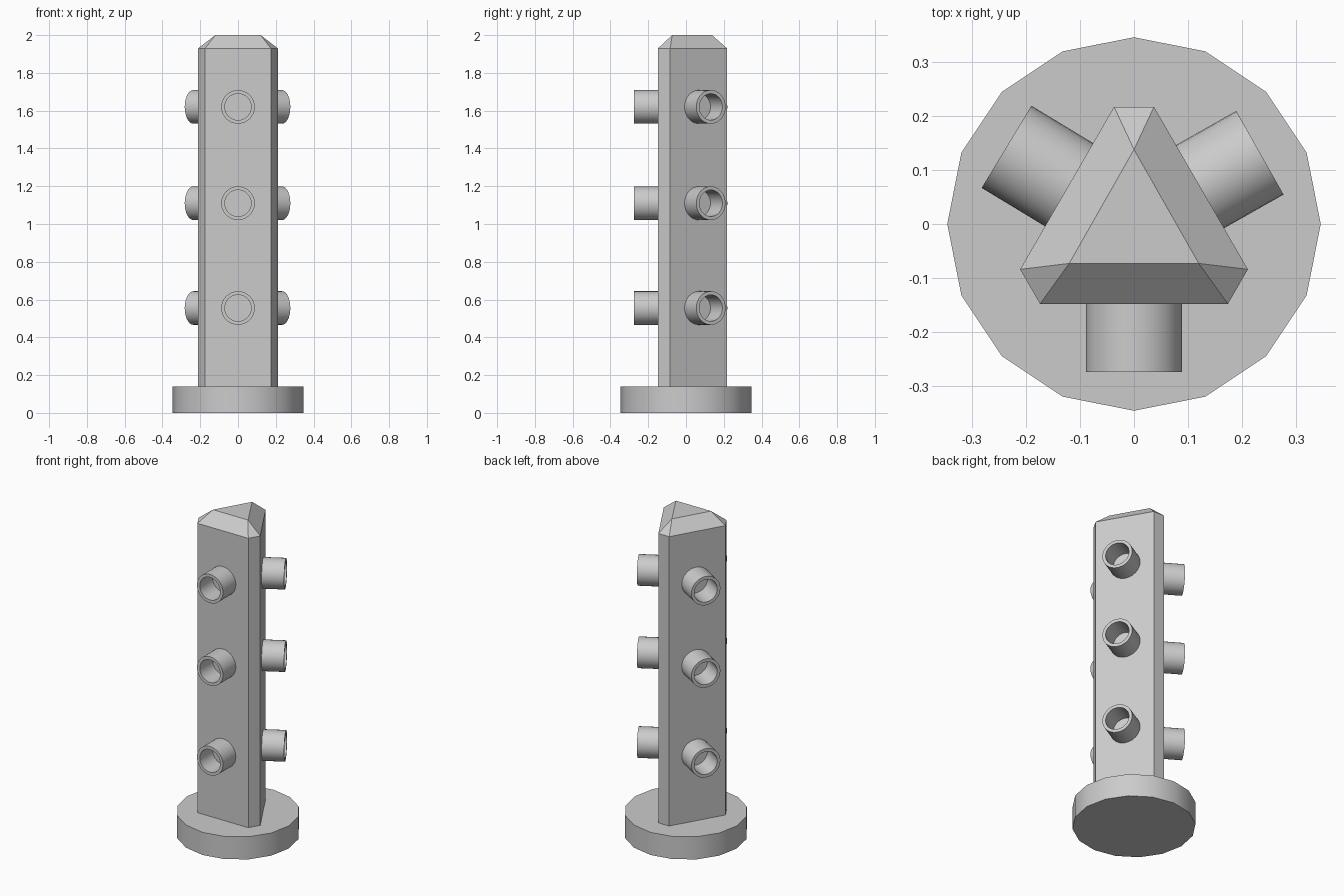
import bpy, bmesh, math
from mathutils import Matrix

if "Cube" in bpy.data.objects:
    bpy.data.objects.remove(bpy.data.objects["Cube"])


def add_object(name, bm, smooth=False):
    bmesh.ops.recalc_face_normals(bm, faces=bm.faces)
    mesh = bpy.data.meshes.new(name)
    bm.to_mesh(mesh)
    bm.free()
    obj = bpy.data.objects.new(name, mesh)
    bpy.context.collection.objects.link(obj)
    if smooth:
        bpy.ops.object.select_all(action='DESELECT')
        obj.select_set(True)
        bpy.context.view_layer.objects.active = obj
        bpy.ops.object.shade_smooth_by_angle(angle=math.radians(30))
    return obj


def ring(bm, radius, z, sides):
    return [bm.verts.new((radius * math.cos(2 * math.pi * i / sides),
                          radius * math.sin(2 * math.pi * i / sides), z))
            for i in range(sides)]


def bridge(bm, a, b):
    for i in range(len(a)):
        j = (i + 1) % len(a)
        bm.faces.new((a[i], a[j], b[j], b[i]))


# Sixteen-sided base disc
bm = bmesh.new()
low, high = ring(bm, 0.346, 0, 16), ring(bm, 0.346, 0.14, 16)
bridge(bm, low, high)
bm.faces.new(low)
bm.faces.new(high)
add_object("base", bm, smooth=True)

# Triangular post with cut corners and a sloped cap
outline = [(-0.174, -0.148), (0.174, -0.148), (0.211, -0.084),
           (0.037, 0.217), (-0.037, 0.217), (-0.211, -0.084)]
bm = bmesh.new()
foot = [bm.verts.new((x, y, 0.14)) for x, y in outline]
rim = [bm.verts.new((x, y, 1.93)) for x, y in outline]
tip = [bm.verts.new((x, y, 2.0)) for x, y in
       [(-0.12, -0.073), (0.12, -0.073), (0, 0.138)]]
bridge(bm, foot, rim)
bm.faces.new(foot)
bm.faces.new(tip)
for k in range(3):
    n = (k + 1) % 3
    bm.faces.new((rim[2 * k], rim[2 * k + 1], tip[n], tip[k]))
    bm.faces.new((rim[2 * k + 1], rim[(2 * k + 2) % 6], tip[n]))
add_object("post", bm)


# Hollow sockets, three on each face of the post
def socket(name, angle, reach, z):
    bm = bmesh.new()
    loops = [ring(bm, r, d, 32) for r, d in
             [(0.089, 0.12), (0.089, reach), (0.07, reach), (0.07, 0.12)]]
    for a, b in zip(loops, loops[1:] + loops[:1]):
        bridge(bm, a, b)
    turn = Matrix.Rotation(math.radians(angle), 4, 'Z') @ Matrix.Rotation(math.pi / 2, 4, 'Y')
    bm.transform(Matrix.Translation((0, 0, z)) @ turn)
    add_object(name, bm, smooth=True)


for side, angle, reach in [("front", -90, 0.274), ("right", 29.5, 0.268), ("left", 148.8, 0.276)]:
    for level, z in [("low", 0.555), ("middle", 1.11), ("high", 1.62)]:
        socket(f"{side}_{level}_socket", angle, reach, z)
